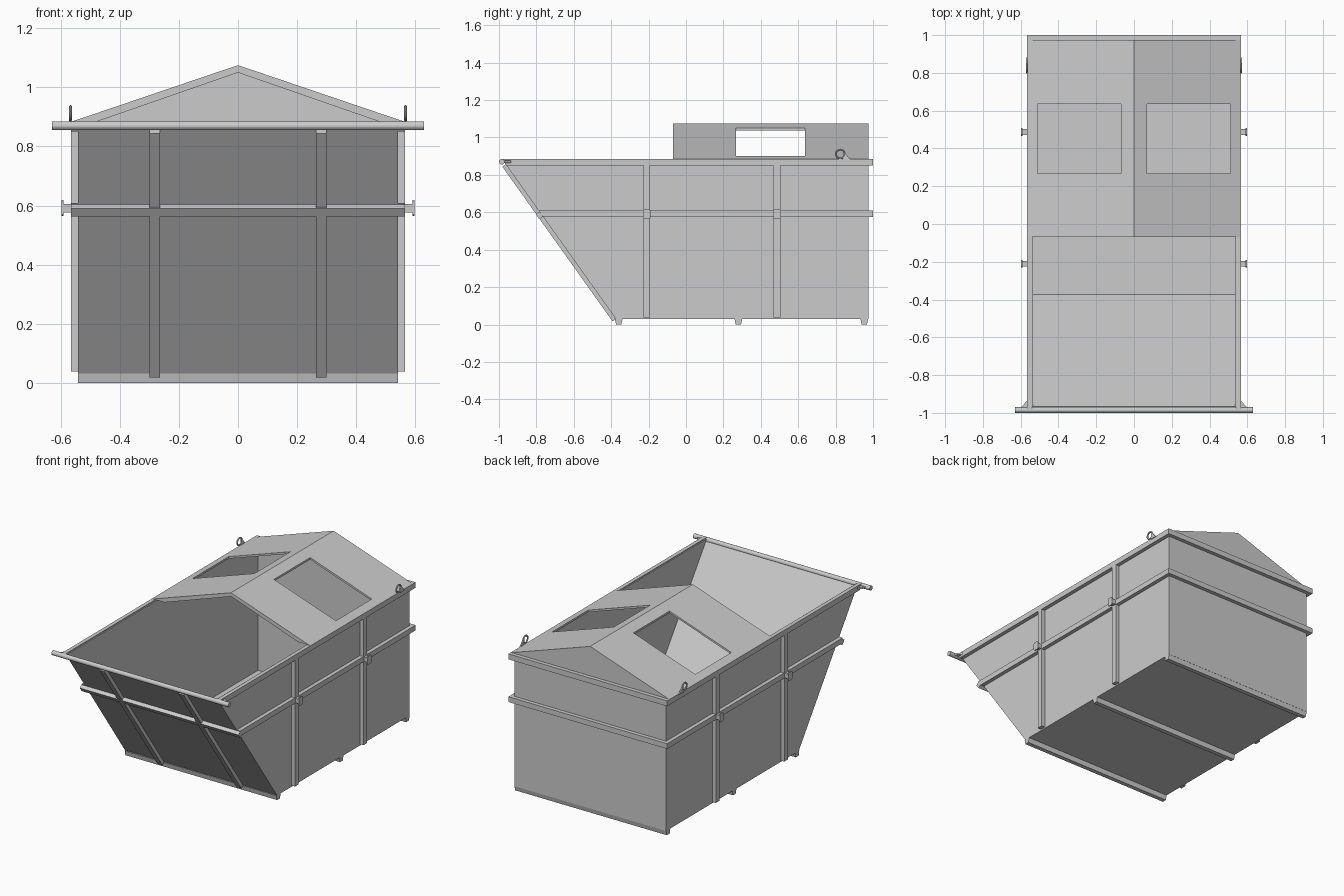
import bpy, bmesh, math
from mathutils import Vector

if "Cube" in bpy.data.objects:
    bpy.data.objects.remove(bpy.data.objects["Cube"])


def new_object(name, bm):
    bmesh.ops.recalc_face_normals(bm, faces=bm.faces[:])
    mesh = bpy.data.meshes.new(name)
    bm.to_mesh(mesh)
    bm.free()
    ob = bpy.data.objects.new(name, mesh)
    bpy.context.collection.objects.link(ob)
    return ob


def prism(name, profile, a, b, axis='x'):
    """Extrude a 2D profile from a to b along the axis (other axes in x,y,z order)."""
    i = 'xyz'.index(axis)

    def point(p, d):
        co = list(p)
        co.insert(i, d)
        return co

    bm = bmesh.new()
    lo = [bm.verts.new(point(p, a)) for p in profile]
    hi = [bm.verts.new(point(p, b)) for p in profile]
    bm.faces.new(lo)
    bm.faces.new(hi)
    n = len(profile)
    for k in range(n):
        m = (k + 1) % n
        bm.faces.new((lo[k], lo[m], hi[m], hi[k]))
    return new_object(name, bm)


def rect(u0, u1, v0, v1):
    return [(u0, v0), (u1, v0), (u1, v1), (u0, v1)]


def box(name, x, y, z):
    return prism(name, rect(*y, *z), *x)


W, R = 0.541, 0.566              # wall half width, rail half width
BACK = 0.975
FOOT, LIP = Vector((-0.375, 0.03)), Vector((-0.97, 0.865))   # sloped front (y, z)
along = (LIP - FOOT).normalized()
out = Vector((-along.y, along.x))


def slope_profile(t0, t1, depth):
    p, q = FOOT + along * t0, FOOT + along * t1
    return [tuple(p), tuple(q), tuple(q + out * depth), tuple(p + out * depth)]


# Open sheet metal body with gabled back wall
bm = bmesh.new()
side = [FOOT, (BACK, 0.03), (BACK, 0.88), (-0.97, 0.88), LIP]
L, Rt = ([bm.verts.new((x, p[0], p[1])) for p in side] for x in (-W, W))
apex = bm.verts.new((0, BACK, 1.066))
bm.faces.new(L)
bm.faces.new(Rt)
bm.faces.new((L[0], L[1], Rt[1], Rt[0]))
bm.faces.new((L[1], L[2], apex, Rt[2], Rt[1]))
bm.faces.new((L[0], L[4], Rt[4], Rt[0]))
body = new_object("body_shell", bm)
# make sure the shell's normals face outwards before thickening inwards
if body.data.polygons[1].normal.x < 0:
    body.data.flip_normals()
sol = body.modifiers.new("thickness", 'SOLIDIFY')
sol.thickness = 0.007
sol.offset = -1

# Gable roof with two loading hatches
roof = prism("gable_roof", [(-0.56, 0.885), (0, 1.075), (0.56, 0.885),
                            (0.522, 0.885), (0, 1.062), (-0.522, 0.885)], -0.07, BACK, 'y')
for s, tag in ((1, "right"), (-1, "left")):
    cut = box("hatch_cutter_" + tag, sorted((s * 0.07, s * 0.51)), (0.267, 0.635), (0.8, 1.2))
    cut.hide_render = True
    cut.hide_viewport = True
    mod = roof.modifiers.new("hatch", 'BOOLEAN')
    mod.operation = 'DIFFERENCE'
    mod.solver = 'EXACT'
    mod.object = cut
prism("roof_front_lip", [(-0.545, 0.885), (0, 1.0695), (0.545, 0.885),
                         (0.475, 0.885), (0, 1.05), (-0.475, 0.885)], -0.069, -0.058, 'y')

# Rails on the back, and the sloped front
TOP, MID = (0.85, 0.885), (0.575, 0.609)
box("back_top_rail", (-R, R), (BACK, 1.0), TOP)
box("back_middle_rail", (-R, R), (BACK, 1.0), MID)
prism("front_middle_rail", slope_profile(0.672, 0.705, 0.024), -R, R)

# Sloped ribs on the front
for x, tag in ((-0.282, "left"), (0.282, "right")):
    prism("front_rib_" + tag, slope_profile(0.0, 1.015, 0.022), x - 0.018, x + 0.018)

# Round tipping bar along the front lip
bm = bmesh.new()
bmesh.ops.create_cone(bm, cap_ends=True, segments=20, radius1=0.015, radius2=0.015, depth=1.26)
bar = new_object("front_tipping_bar", bm)
bar.rotation_euler.y = math.pi / 2
bar.location = (0, -0.985, 0.87)

# Parts repeated on both sides
for s, tag in ((1, "right"), (-1, "left")):
    xr = sorted((s * W, s * R))
    prism("side_top_rail_" + tag, [(-0.985, 0.885), (-0.96, 0.85), (1.0, 0.85), (1.0, 0.885)], *xr)
    prism("side_middle_rail_" + tag,
          [(-0.787, 0.609), (-0.763, 0.575), (1.0, 0.575), (1.0, 0.609)], *xr)
    for y, pos in ((-0.21, "front"), (0.487, "rear")):
        box(f"side_rib_{pos}_{tag}", xr, (y - 0.018, y + 0.018), (0.038, 0.85))
        # lifting peg with its end plate
        box(f"peg_{pos}_{tag}", sorted((s * R, s * 0.592)), (y - 0.015, y + 0.015), (0.577, 0.606))
        c = 0.006
        h, zc = 0.02, 0.591
        v = 0.027
        plate = [(y - h + c, zc - v), (y + h - c, zc - v), (y + h, zc - v + c), (y + h, zc + v - c),
                 (y + h - c, zc + v), (y - h + c, zc + v), (y - h, zc + v - c), (y - h, zc - v + c)]
        prism(f"peg_plate_{pos}_{tag}", plate, *sorted((s * 0.59, s * 0.597)))
    # corner gusset behind the tipping bar
    prism("bar_gusset_" + tag, [(s * W, -0.975), (s * 0.602, -0.975), (s * R, -0.935)],
          0.864, 0.876, 'z')
    # lifting eye near the back
    bpy.ops.mesh.primitive_torus_add(major_radius=0.023, minor_radius=0.005, major_segments=24,
                                     minor_segments=8, location=(s * 0.567, 0.825, 0.912),
                                     rotation=(0, math.pi / 2, 0))
    eye = bpy.context.object
    eye.name = "lifting_eye_" + tag
    bpy.ops.object.shade_smooth_by_angle()
    prism("lifting_eye_base_" + tag, [(0.838, 0.88), (0.882, 0.88), (0.843, 0.925)],
          *sorted((s * 0.563, s * 0.571)))

# Skid feet across the floor
for y, tag in ((-0.36, "front"), (0.28, "middle"), (0.953, "rear")):
    prism("skid_" + tag, [(y - 0.021, 0.031), (y - 0.014, 0), (y + 0.014, 0), (y + 0.021, 0.031)],
          -W, W)
